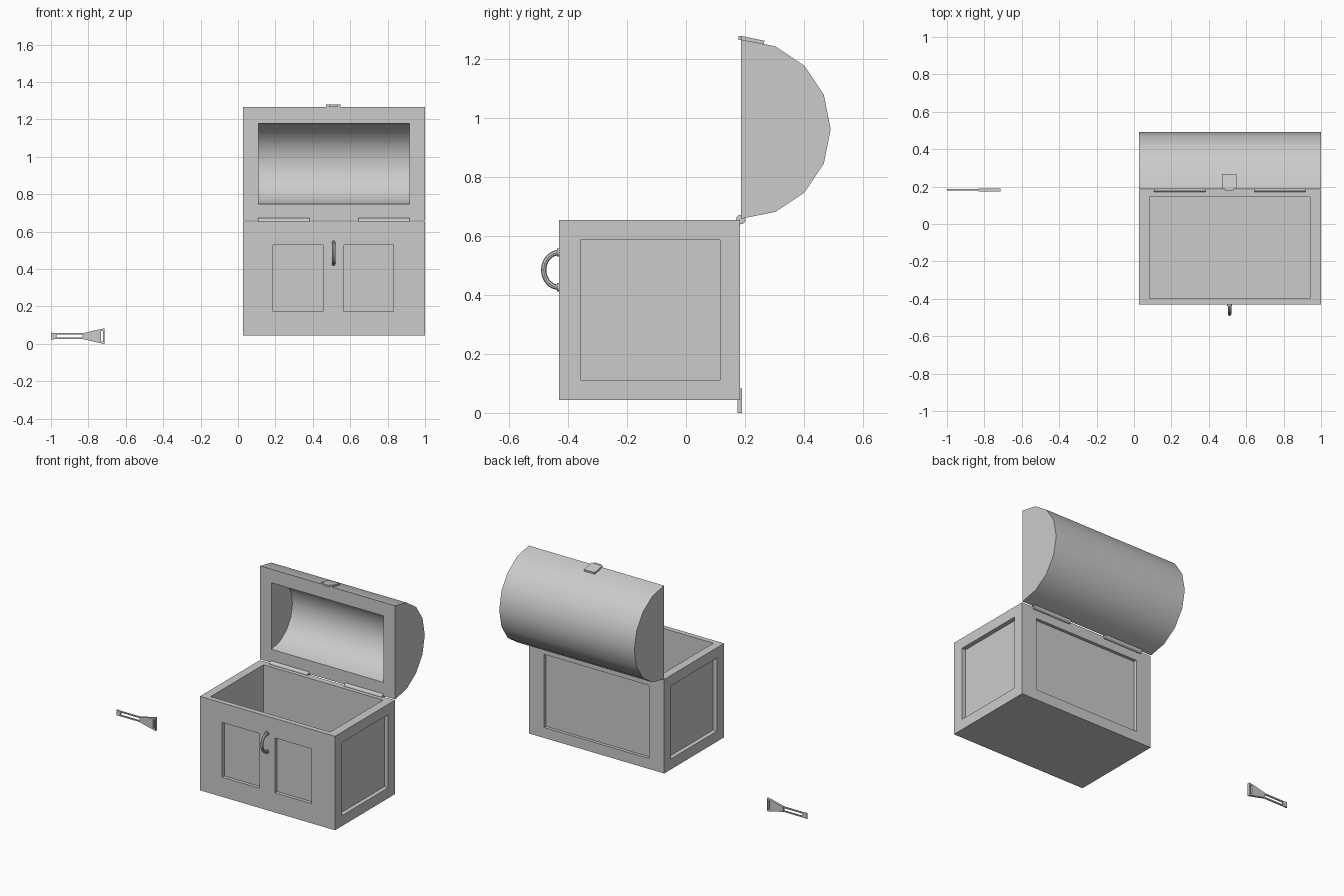
import bpy, bmesh, math
from mathutils import Matrix, Vector

if "Cube" in bpy.data.objects:
    bpy.data.objects.remove(bpy.data.objects["Cube"])


def finish(name, bm, smooth=False):
    bmesh.ops.recalc_face_normals(bm, faces=bm.faces)
    mesh = bpy.data.meshes.new(name)
    bm.to_mesh(mesh)
    bm.free()
    ob = bpy.data.objects.new(name, mesh)
    bpy.context.collection.objects.link(ob)
    if smooth:
        smooth_by_angle(ob)
    return ob


def activate(ob):
    bpy.ops.object.select_all(action='DESELECT')
    ob.select_set(True)
    bpy.context.view_layer.objects.active = ob


def smooth_by_angle(ob):
    activate(ob)
    bpy.ops.object.shade_smooth_by_angle(angle=math.radians(35))


def prism(name, pts, axis, lo, hi):
    """Extrude a profile: (y, z) points along X, or (x, z) points along Y."""
    bm = bmesh.new()
    make = (lambda p: (lo, p[0], p[1])) if axis == 'X' else (lambda p: (p[0], lo, p[1]))
    face = bm.faces.new([bm.verts.new(make(p)) for p in pts])
    ext = bmesh.ops.extrude_face_region(bm, geom=[face])
    verts = [g for g in ext['geom'] if isinstance(g, bmesh.types.BMVert)]
    move = Vector((hi - lo, 0, 0) if axis == 'X' else (0, hi - lo, 0))
    bmesh.ops.translate(bm, verts=verts, vec=move)
    return finish(name, bm)


def box(name, x0, x1, y0, y1, z0, z1):
    return prism(name, [(x0, z0), (x1, z0), (x1, z1), (x0, z1)], 'Y', y0, y1)


def cut(ob, cutters):
    activate(ob)
    for c in cutters:
        c.hide_render = True
        mod = ob.modifiers.new("cut", 'BOOLEAN')
        mod.operation, mod.solver, mod.object = 'DIFFERENCE', 'EXACT', c
        bpy.ops.object.modifier_apply(modifier=mod.name)
        bpy.data.objects.remove(c)


def cylinder(name, center, radius, depth, axis, sides):
    bm = bmesh.new()
    rot = Matrix.Rotation(math.pi / 2, 4, 'Y' if axis == 'X' else 'X')
    bmesh.ops.create_cone(bm, cap_ends=True, segments=sides, radius1=radius, radius2=radius,
                          depth=depth, matrix=Matrix.Translation(center) @ rot)
    return finish(name, bm, True)


X0, X1, Y0, Y1, Z0, Z1 = 0.028, 1.0, -0.431, 0.184, 0.044, 0.655
XC = (X0 + X1) / 2

# chest body: hollow inside, recessed panels on all four sides
body = box("chest_body", X0, X1, Y0, Y1, Z0, Z1)
cut(body, [
    box("cavity", 0.082, 0.942, -0.398, 0.145, 0.085, 0.8),
    box("front_panel_left", 0.188, 0.455, -0.6, Y0 + 0.022, 0.172, 0.528),
    box("front_panel_right", 0.568, 0.832, -0.6, Y0 + 0.022, 0.172, 0.528),
    box("back_panel", 0.137, 0.892, Y1 - 0.02, 0.4, 0.112, 0.587),
    box("left_panel", -0.2, X0 + 0.028, -0.358, 0.115, 0.112, 0.587),
    box("right_panel", X1 - 0.028, 1.2, -0.358, 0.115, 0.112, 0.587),
])


# open barrel lid: half-round prism with a half-round hollow
def half_round(r, start_y):
    cy, cz = 0.187, 0.963
    pts = [(cy + r * math.sin(i * math.pi / 8), cz + r * math.cos(i * math.pi / 8))
           for i in range(9)]
    if start_y < cy:
        pts += [(start_y, cz - r), (start_y, cz + r)]
    return pts


lid = prism("lid", half_round(0.304, 0.187), 'X', X0, X1)
cut(lid, [prism("lid_hollow", half_round(0.216, 0.1), 'X', 0.11, 0.917)])
smooth_by_angle(lid)

# two hinge barrels
for side, x in (("left", 0.244), ("right", 0.780)):
    cylinder("hinge_" + side, (x, 0.186, 0.656), 0.016, 0.274, 'X', 12)

# latch plate on the lid edge, with its catch
prism("latch_plate", [(0.187, 1.255), (0.187, 1.279), (0.266, 1.263), (0.264, 1.245)],
      'X', 0.47, 0.547)
box("latch_catch", 0.486, 0.532, 0.178, 0.192, 1.266, 1.279)

# front handle: half ring with two end discs
bm = bmesh.new()
HZ, N, S = 0.485, 16, 8
rings = []
for i in range(N + 1):
    a = math.pi * i / N
    rings.append([bm.verts.new((XC - 0.003 + 0.009 * math.cos(t),
                                Y0 - (0.052 + 0.009 * math.sin(t)) * math.sin(a),
                                HZ + (0.059 + 0.009 * math.sin(t)) * math.cos(a)))
                  for t in (2 * math.pi * j / S for j in range(S))])
for r, q in zip(rings, rings[1:]):
    for j in range(S):
        k = (j + 1) % S
        bm.faces.new((r[j], r[k], q[k], q[j]))
finish("handle_ring", bm, True)
for name, s in (("upper", 1), ("lower", -1)):
    cylinder("handle_disc_" + name, (XC - 0.003, Y0 - 0.002, HZ + s * 0.059), 0.014, 0.01, 'Y', 12)

# loose hasp lying to the left: end tab, two rails, slotted flared plate
ZC = 0.0415
prism("hasp_tab", [(-1.0, ZC - 0.019), (-0.97, ZC - 0.015), (-0.97, ZC + 0.015),
                   (-1.0, ZC + 0.019)], 'Y', 0.178, 0.186)
for name, s in (("upper", 1), ("lower", -1)):
    z = ZC + s * 0.0125
    box("hasp_rail_" + name, -0.975, -0.825, 0.178, 0.186, z - 0.004, z + 0.004)
half = [(-0.832, 0.015), (-0.752, 0.034), (-0.714, 0.0415)]
plate = prism("hasp_plate", [(x, ZC - h) for x, h in half] +
              [(x, ZC + h) for x, h in reversed(half)], 'Y', 0.174, 0.190)
cut(plate, [box("hasp_slot", -0.733, -0.721, 0.1, 0.3, 0.013, 0.070)])
